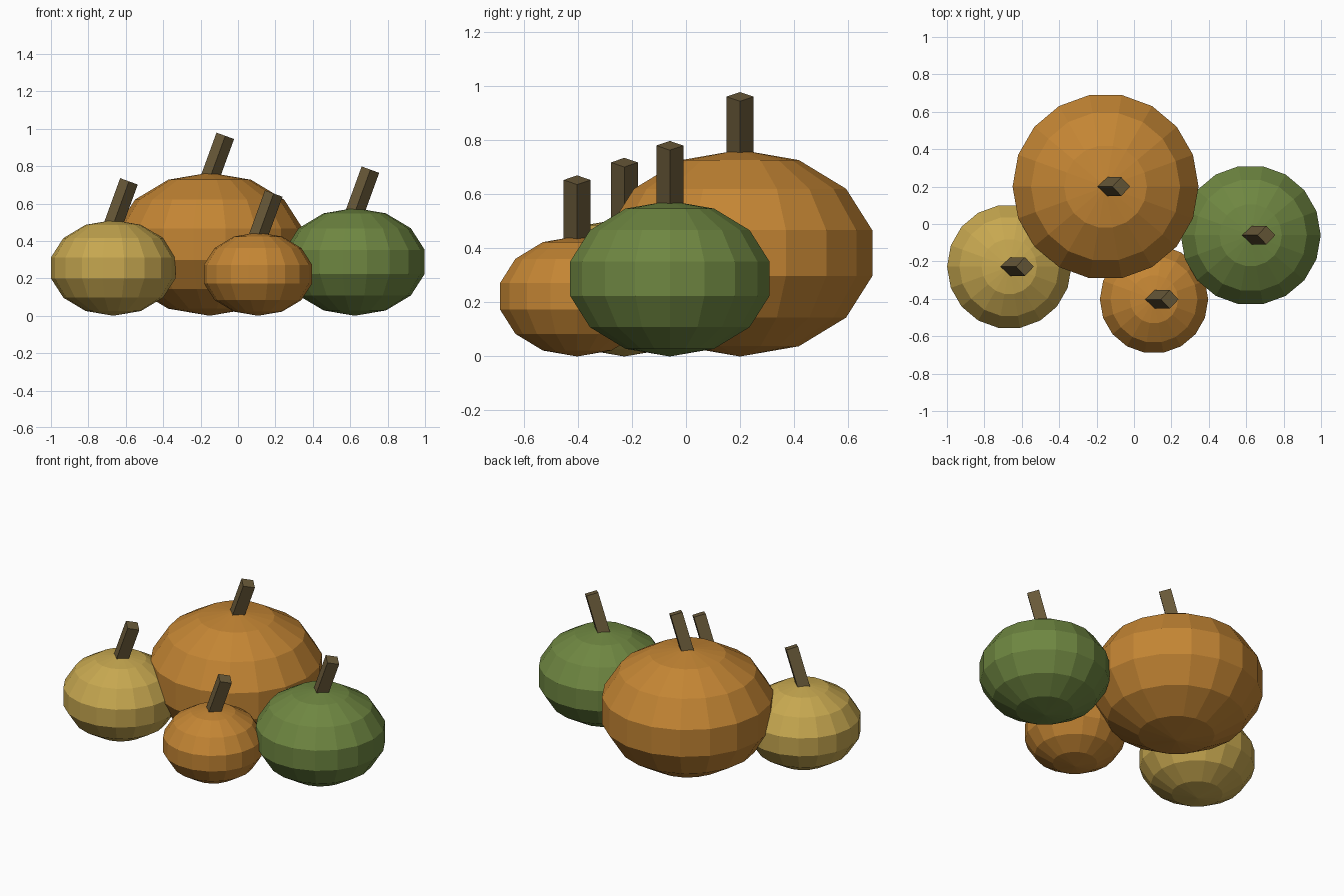
import bpy
import math
from mathutils import Matrix, Vector

if "Cube" in bpy.data.objects:
    bpy.data.objects.remove(bpy.data.objects["Cube"])


def material(name, rgb):
    m = bpy.data.materials.new(name)
    m.diffuse_color = (*rgb, 1.0)
    m.use_nodes = True
    m.node_tree.nodes["Principled BSDF"].inputs["Base Color"].default_value = m.diffuse_color
    return m


ORANGE = material("pumpkin orange", (0.55, 0.235, 0.034))
YELLOW = material("squash yellow", (0.57, 0.39, 0.08))
GREEN = material("gourd green", (0.157, 0.24, 0.053))
BROWN = material("stem brown", (0.145, 0.104, 0.042))

SQUASH = 0.75                 # body height relative to width
TILT = math.radians(20)       # stem lean towards +x
STEM_LENGTH = 0.26
STEM_RADIUS = 0.05


def pumpkin(name, x, y, radius, colour, stem_top):
    # Faceted, flattened body resting on the ground
    half = radius * SQUASH
    bpy.ops.mesh.primitive_uv_sphere_add(segments=18, ring_count=7, radius=1)
    body = bpy.context.object
    body.name = name + "_body"
    # a vertex column points straight along +x
    xs = max(body.data.vertices, key=lambda v: v.co.x).co
    body.data.transform(Matrix.Rotation(-math.atan2(xs.y, xs.x), 4, 'Z'))
    body.data.transform(Matrix.Diagonal((radius, radius, half, 1)))
    body.location = (x, y, half)
    body.data.materials.append(colour)

    # Four-sided leaning stem, with its corners facing x and y
    axis = Vector((math.sin(TILT), 0, math.cos(TILT)))
    top = Vector((x + 0.084, y, 2 * half + stem_top))
    bpy.ops.mesh.primitive_cylinder_add(vertices=4, radius=STEM_RADIUS,
                                        depth=STEM_LENGTH)
    stem = bpy.context.object
    stem.name = name + "_stem"
    stem.location = top - axis * (STEM_LENGTH / 2)
    stem.rotation_euler = (0, TILT, 0)
    stem.data.materials.append(BROWN)


pumpkin("large_orange", -0.152, 0.20, 0.51, ORANGE, 0.197)
pumpkin("small_orange", 0.107, -0.403, 0.297, ORANGE, 0.208)
pumpkin("yellow", -0.667, -0.228, 0.341, YELLOW, 0.207)
pumpkin("green", 0.624, -0.06, 0.384, GREEN, 0.205)
